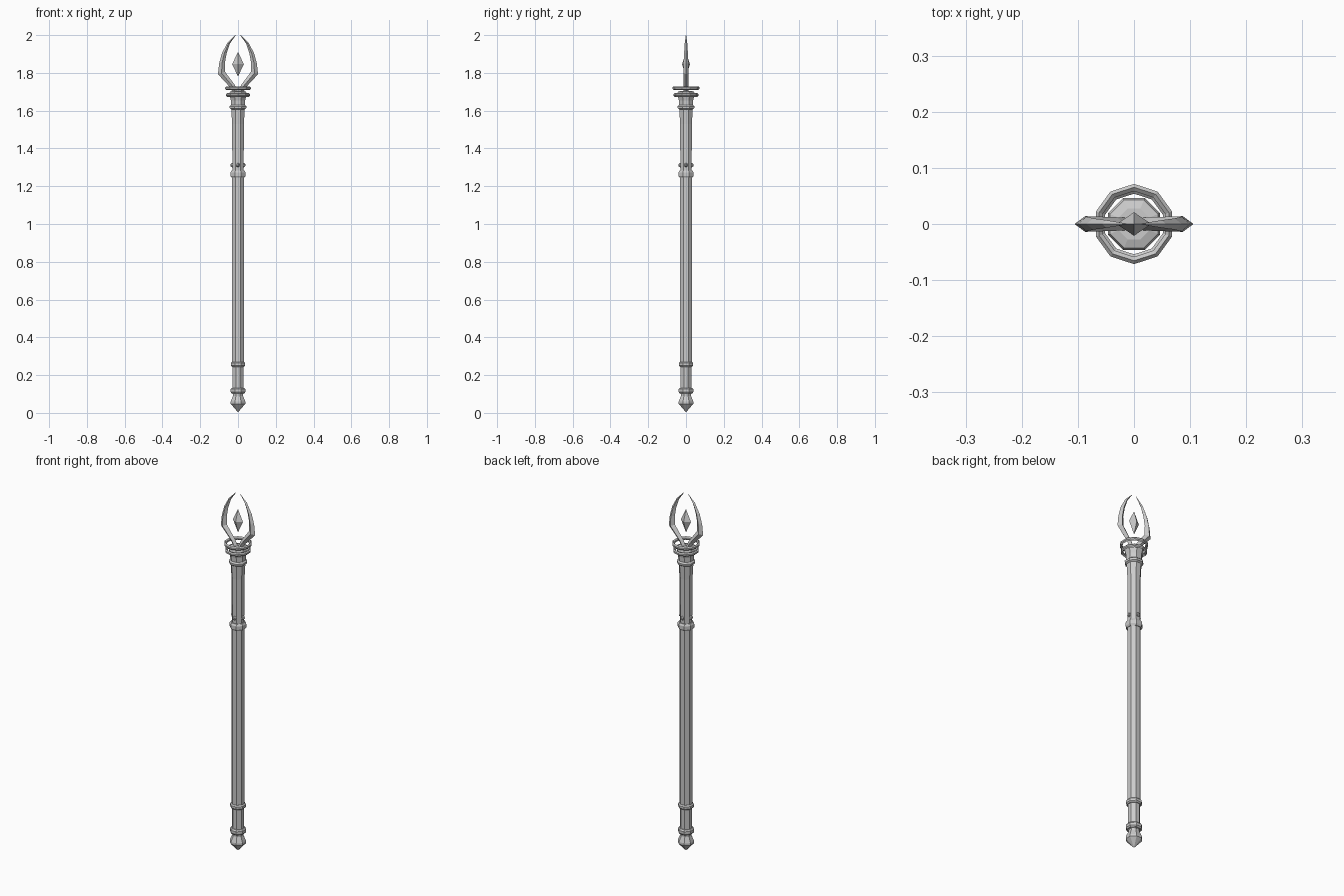
import bpy, bmesh, math
from mathutils import Vector

if "Cube" in bpy.data.objects:
    bpy.data.objects.remove(bpy.data.objects["Cube"])


def finish(name, bm):
    bmesh.ops.recalc_face_normals(bm, faces=bm.faces)
    me = bpy.data.meshes.new(name)
    bm.to_mesh(me)
    bm.free()
    ob = bpy.data.objects.new(name, me)
    bpy.context.collection.objects.link(ob)
    return ob


def loft(bm, rings, closed=False):
    loops = [[bm.verts.new(p) for p in r] for r in rings]
    pairs = list(zip(loops, loops[1:])) + ([(loops[-1], loops[0])] if closed else [])
    for a, b in pairs:
        n = len(a)
        for i in range(n):
            bm.faces.new((a[i], a[(i + 1) % n], b[(i + 1) % n], b[i]))
    if not closed:
        bm.faces.new(loops[0])
        bm.faces.new(loops[-1])


def lathe(name, profile, sides=8, turn=math.pi / 8, closed=False):
    """Revolve (radius, z) pairs into a faceted solid."""
    bm = bmesh.new()
    angs = [turn + 2 * math.pi * i / sides for i in range(sides)]
    loft(bm, [[(r * math.cos(a), r * math.sin(a), z) for a in angs] for r, z in profile], closed)
    return finish(name, bm)


def band(name, z0, z1, r):
    b = (z1 - z0) * 0.25
    lathe(name, [(r - .006, z0), (r, z0 + b), (r, z1 - b), (r - .006, z1)])


# Shaft and pommel
lathe("pommel", [(.002, .005), (.042, .048), (.042, .06), (.029, .09), (.029, .11)])
lathe("shaft", [(.031, .1), (.031, .25), (.034, .25), (.034, 1.26)])
lathe("upper_shaft", [(.032, 1.26), (.034, 1.53), (.039, 1.62)])
band("pommel_band", .103, .133, .042)
band("lower_band", .244, .27, .041)
band("middle_band", 1.245, 1.283, .043)

# Four studs above the middle band
for i in range(4):
    bm = bmesh.new()
    bmesh.ops.create_icosphere(bm, subdivisions=1, radius=.012)
    a = i * math.pi / 2
    bmesh.ops.translate(bm, verts=bm.verts, vec=(.03 * math.cos(a), .03 * math.sin(a), 1.312))
    finish("stud", bm)

# Head collar
lathe("head_collar", [(.037, 1.605), (.047, 1.612), (.048, 1.623), (.04, 1.63),
                      (.041, 1.655), (.05, 1.69), (.046, 1.70), (.03, 1.705)])

# Two hollow rings around the head
for name, r, z in (("upper_ring", .0715, 1.719), ("lower_ring", .067, 1.683)):
    lathe(name, [(r - .013, z - .004), (r - .006, z - .010), (r, z - .004),
                 (r, z + .004), (r - .006, z + .010), (r - .013, z + .004)],
          sides=10, turn=math.pi / 2, closed=True)

# Curved blades: (outer x, outer z, inner x, inner z, half thickness)
stations = [(.026, 1.695, .000, 1.70, .012), (.045, 1.727, .016, 1.735, .012),
            (.106, 1.793, .068, 1.805, .014), (.100, 1.850, .069, 1.855, .013),
            (.085, 1.905, .060, 1.905, .010), (.057, 1.957, .043, 1.955, .007),
            (.014, 2.0, .013, 1.998, .001)]
for side, name in ((1, "blade_right"), (-1, "blade_left")):
    bm = bmesh.new()
    rings = []
    for ox, oz, ix, iz, t in stations:
        mx, mz = (ox + ix) / 2, (oz + iz) / 2
        rings.append([Vector((side * x, y, z)) for x, y, z in
                      ((ox, 0, oz), (mx, t, mz), (ix, 0, iz), (mx, -t, mz))])
    loft(bm, rings)
    finish(name, bm)

# Floating crystal
bm = bmesh.new()
bmesh.ops.create_uvsphere(bm, u_segments=4, v_segments=2, radius=1)
bmesh.ops.scale(bm, verts=bm.verts, vec=(.031, .021, .065))
bmesh.ops.translate(bm, verts=bm.verts, vec=(0, 0, 1.846))
finish("crystal", bm)
